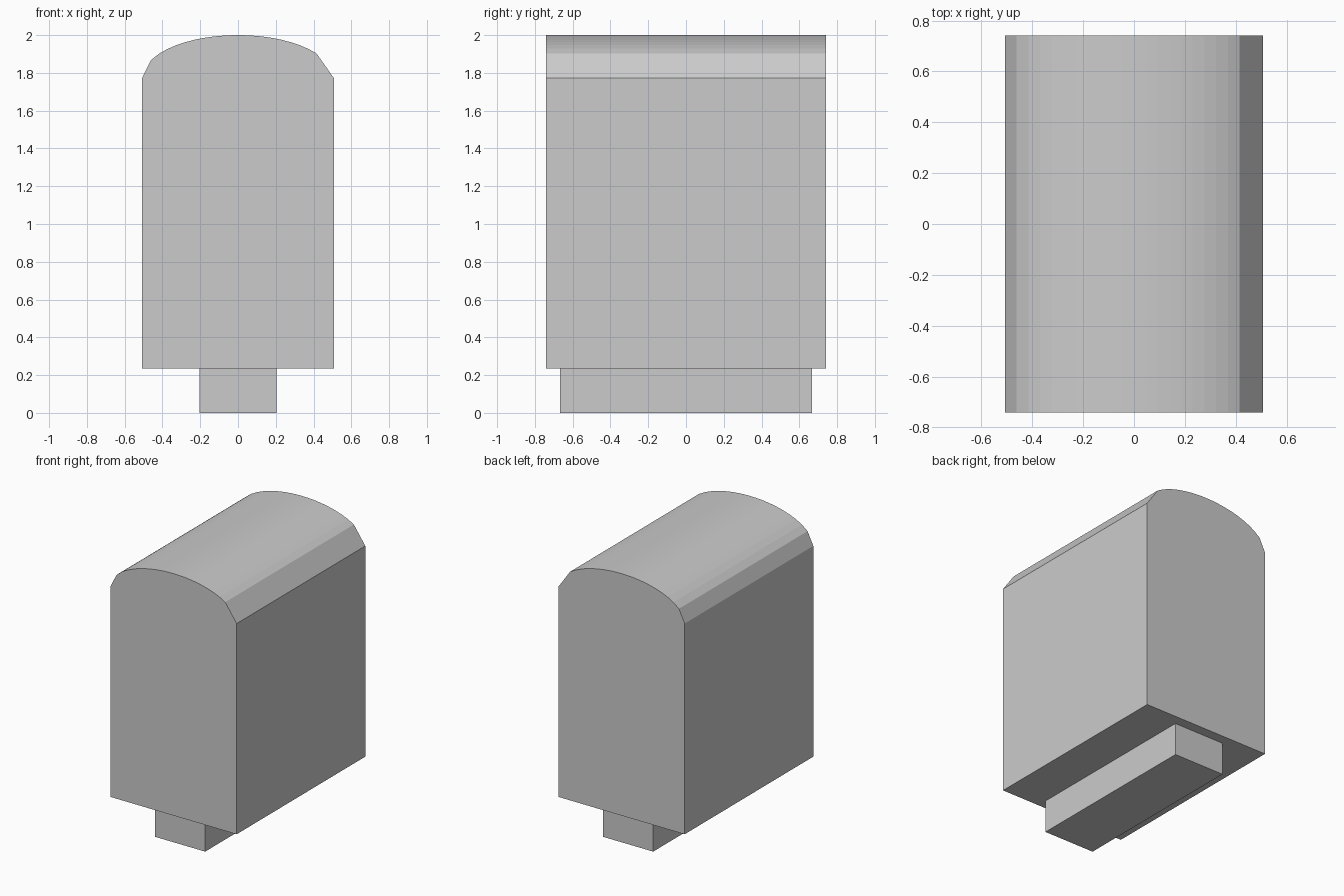
import bpy
import math

if "Cube" in bpy.data.objects:
    bpy.data.objects.remove(bpy.data.objects["Cube"])


def extrude_profile(name, profile, half_depth):
    """Closed x-z outline (counter-clockwise from the front), extruded along y."""
    n = len(profile)
    verts = [(x, y, z) for y in (-half_depth, half_depth) for x, z in profile]
    faces = [tuple(range(n)), tuple(reversed(range(n, 2 * n)))]
    faces += [(i, i + n, (i + 1) % n + n, (i + 1) % n) for i in range(n)]
    mesh = bpy.data.meshes.new(name)
    mesh.from_pydata(verts, [], faces)
    mesh.update()
    obj = bpy.data.objects.new(name, mesh)
    bpy.context.collection.objects.link(obj)
    return obj


# Body: straight sides under a shallow elliptical crown
HALF_W, BOTTOM, SHOULDER, TOP = 0.508, 0.236, 1.772, 2.0
STEPS = 22
arch = []
for i in range(STEPS - 1, -1, -1):
    if i == STEPS - 1:
        continue  # the right shoulder is one wide bevel
    t = -1 + 2 * i / STEPS
    arch.append((HALF_W * t, SHOULDER + (TOP - SHOULDER) * math.sqrt(1 - t * t)))
body_outline = [(-HALF_W, BOTTOM), (HALF_W, BOTTOM), (HALF_W, SHOULDER)] + arch
extrude_profile("body", body_outline, 0.741)

# Foot: narrow block under the body
foot_outline = [(-0.203, 0), (0.203, 0), (0.203, BOTTOM), (-0.203, BOTTOM)]
extrude_profile("foot", foot_outline, 0.668)
